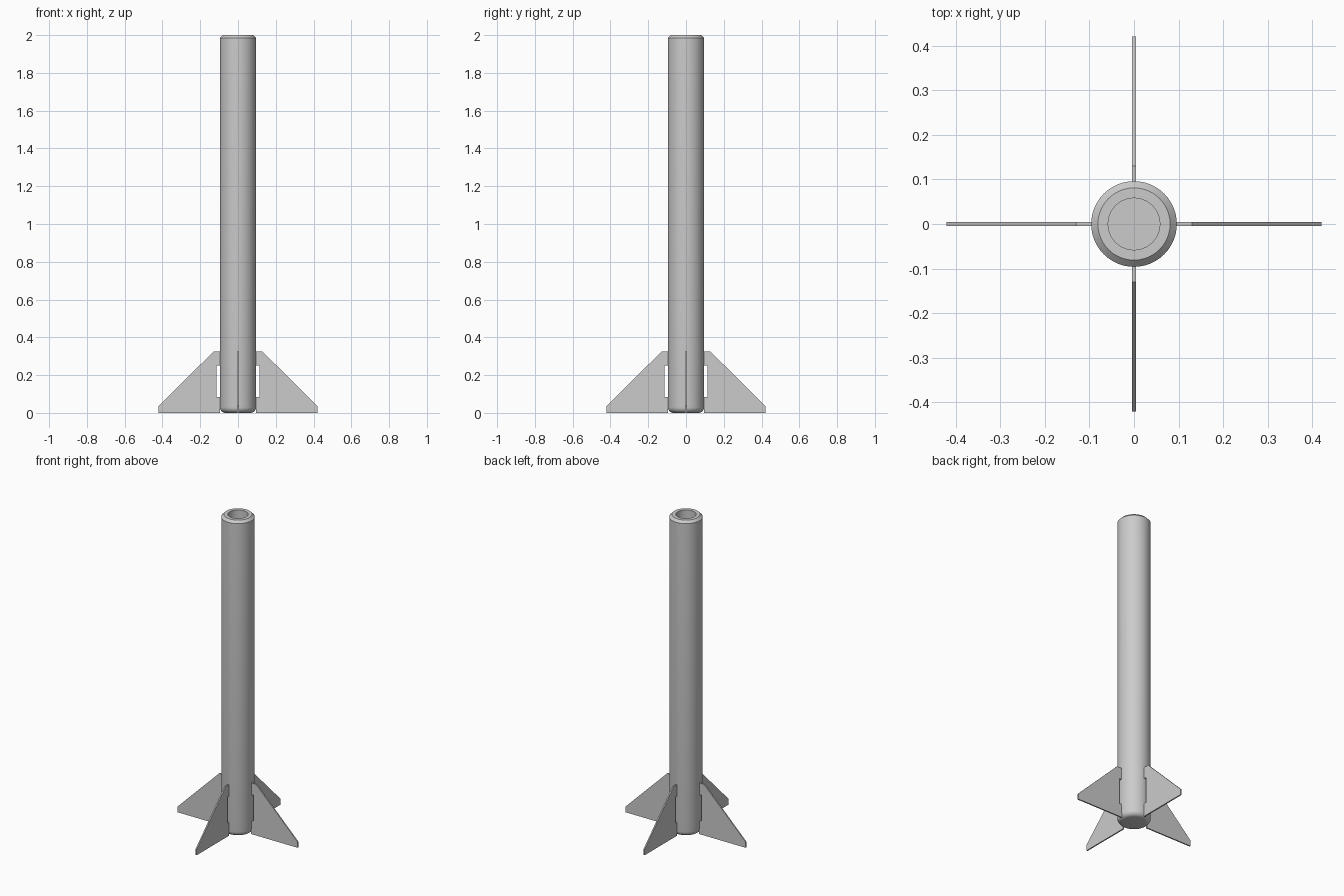
import bpy, bmesh, math
from mathutils import Matrix, Vector

cube = bpy.data.objects.get("Cube")
if cube:
    bpy.data.objects.remove(cube, do_unlink=True)

grey = bpy.data.materials.new("light_grey")
grey.use_nodes = True
colour = (0.6, 0.6, 0.6, 1)
grey.diffuse_color = colour
grey.node_tree.nodes["Principled BSDF"].inputs["Base Color"].default_value = colour


def add_object(name, bm):
    bmesh.ops.recalc_face_normals(bm, faces=bm.faces)
    mesh = bpy.data.meshes.new(name)
    bm.to_mesh(mesh)
    bm.free()
    mesh.materials.append(grey)
    obj = bpy.data.objects.new(name, mesh)
    bpy.context.collection.objects.link(obj)
    return obj


# Body tube: lathed profile with rounded base, chamfered rim and deep bore
radius, rim, bore, fillet = 0.096, 0.081, 0.058, 0.03
profile = [(0, 0)]
for i in range(7):
    a = math.radians(15 * i)
    profile.append((radius - fillet + fillet * math.sin(a), fillet - fillet * math.cos(a)))
profile += [(radius, 2 - 0.015), (rim, 2), (bore, 2), (bore, 0.04), (0, 0.04)]

bm = bmesh.new()
verts = [bm.verts.new((r, 0, z)) for r, z in profile]
edges = [bm.edges.new(pair) for pair in zip(verts, verts[1:])]
bmesh.ops.spin(bm, geom=verts + edges, cent=(0, 0, 0), axis=(0, 0, 1),
               angle=2 * math.pi, steps=64)
bmesh.ops.remove_doubles(bm, verts=bm.verts, dist=0.0001)
body = add_object("body_tube", bm)
bpy.context.view_layer.objects.active = body
body.select_set(True)
bpy.ops.object.shade_smooth_by_angle(angle=math.radians(30))
body.select_set(False)

# Fins: thin clipped triangles with a notch between two mounting tabs
root, notch, half = 0.094, 0.113, 0.004
outline = [(root, 0), (0.42, 0), (0.42, 0.037), (0.13, 0.324), (root, 0.324),
           (root, 0.25), (notch, 0.25), (notch, 0.085), (root, 0.085)]
for i, side in enumerate(("left", "back", "right", "front")):
    bm = bmesh.new()
    face = bm.faces.new([bm.verts.new((x, -half, z)) for x, z in outline])
    grown = bmesh.ops.extrude_face_region(bm, geom=[face])["geom"]
    bmesh.ops.translate(bm, vec=Vector((0, 2 * half, 0)),
                        verts=[g for g in grown if isinstance(g, bmesh.types.BMVert)])
    bm.transform(Matrix.Rotation(i * math.pi / 2, 4, "Z"))
    add_object(side + "_fin", bm)
